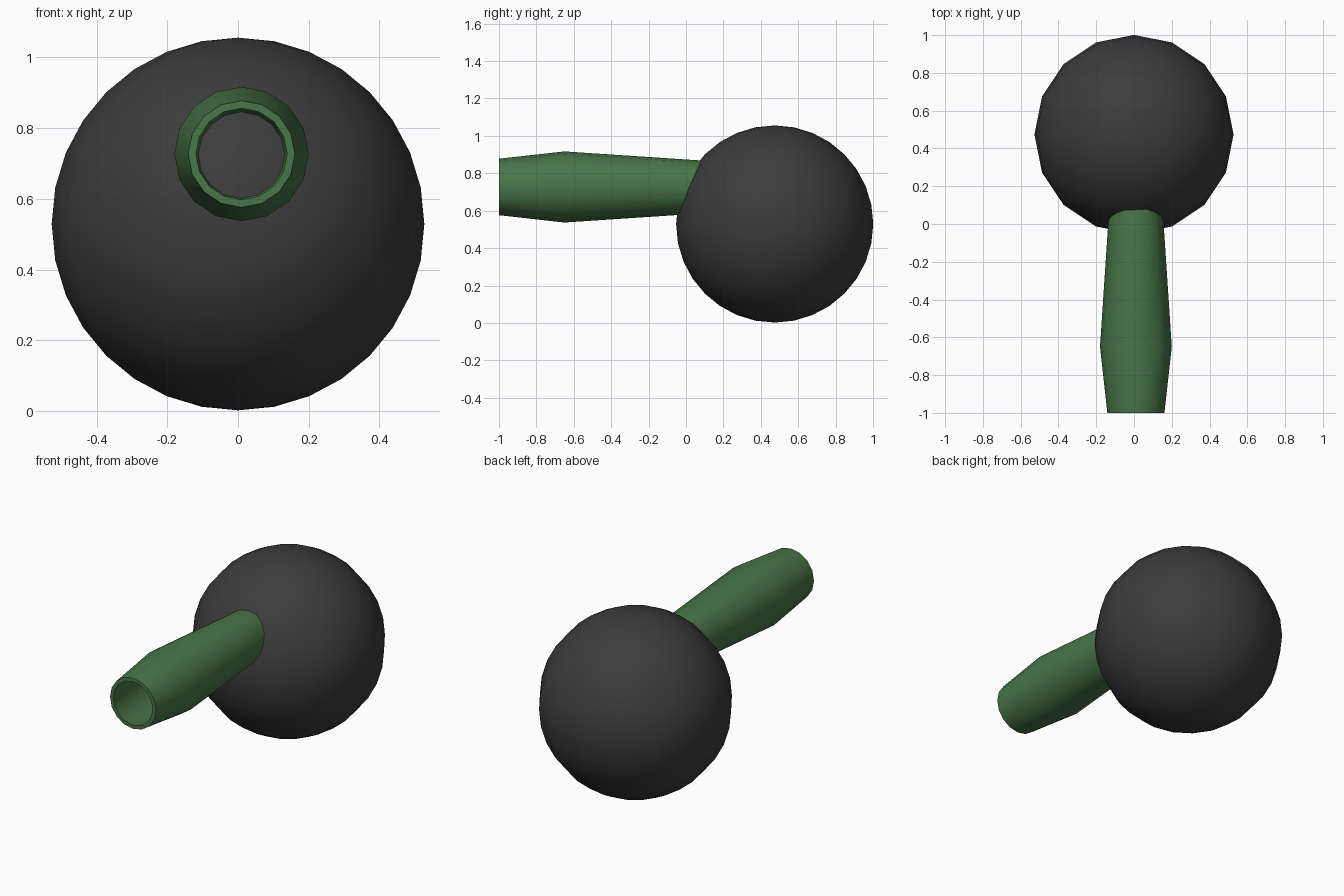
import bpy, bmesh, math

if "Cube" in bpy.data.objects:
    bpy.data.objects.remove(bpy.data.objects["Cube"])


def material(name, rgb):
    m = bpy.data.materials.new(name)
    m.diffuse_color = (*rgb, 1)
    m.use_nodes = True
    m.node_tree.nodes["Principled BSDF"].inputs["Base Color"].default_value = m.diffuse_color
    return m


def smooth(obj, angle):
    bpy.ops.object.select_all(action='DESELECT')
    obj.select_set(True)
    bpy.context.view_layer.objects.active = obj
    bpy.ops.object.shade_smooth_by_angle(angle=math.radians(angle))


# Ball
bpy.ops.mesh.primitive_uv_sphere_add(segments=16, ring_count=16, radius=0.527,
                                     location=(0, 0.474, 0.529))
ball = bpy.context.object
ball.name = "ball"
ball.data.materials.append(material("dark_grey", (0.045, 0.045, 0.045)))
smooth(ball, 40)

# Hollow barrel: closed wall profile (y, radius) swept round the y axis
SIDES = 16
profile = [(-1.0, 0.151), (-0.65, 0.19), (0.12, 0.139),
           (0.12, 0.115), (-0.65, 0.165), (-1.0, 0.129)]
bm = bmesh.new()
rings = []
for y, r in profile:
    rings.append([bm.verts.new((r * math.sin(2 * math.pi * i / SIDES), y,
                                r * math.cos(2 * math.pi * i / SIDES)))
                  for i in range(SIDES)])
for k, a in enumerate(rings):
    b = rings[(k + 1) % len(rings)]
    for i in range(SIDES):
        j = (i + 1) % SIDES
        bm.faces.new((a[i], a[j], b[j], b[i]))
bmesh.ops.recalc_face_normals(bm, faces=bm.faces)
mesh = bpy.data.meshes.new("barrel")
bm.to_mesh(mesh)
bm.free()
barrel = bpy.data.objects.new("barrel", mesh)
barrel.location = (0.01, 0, 0.727)
bpy.context.collection.objects.link(barrel)
mesh.materials.append(material("green", (0.065, 0.18, 0.065)))
smooth(barrel, 40)
